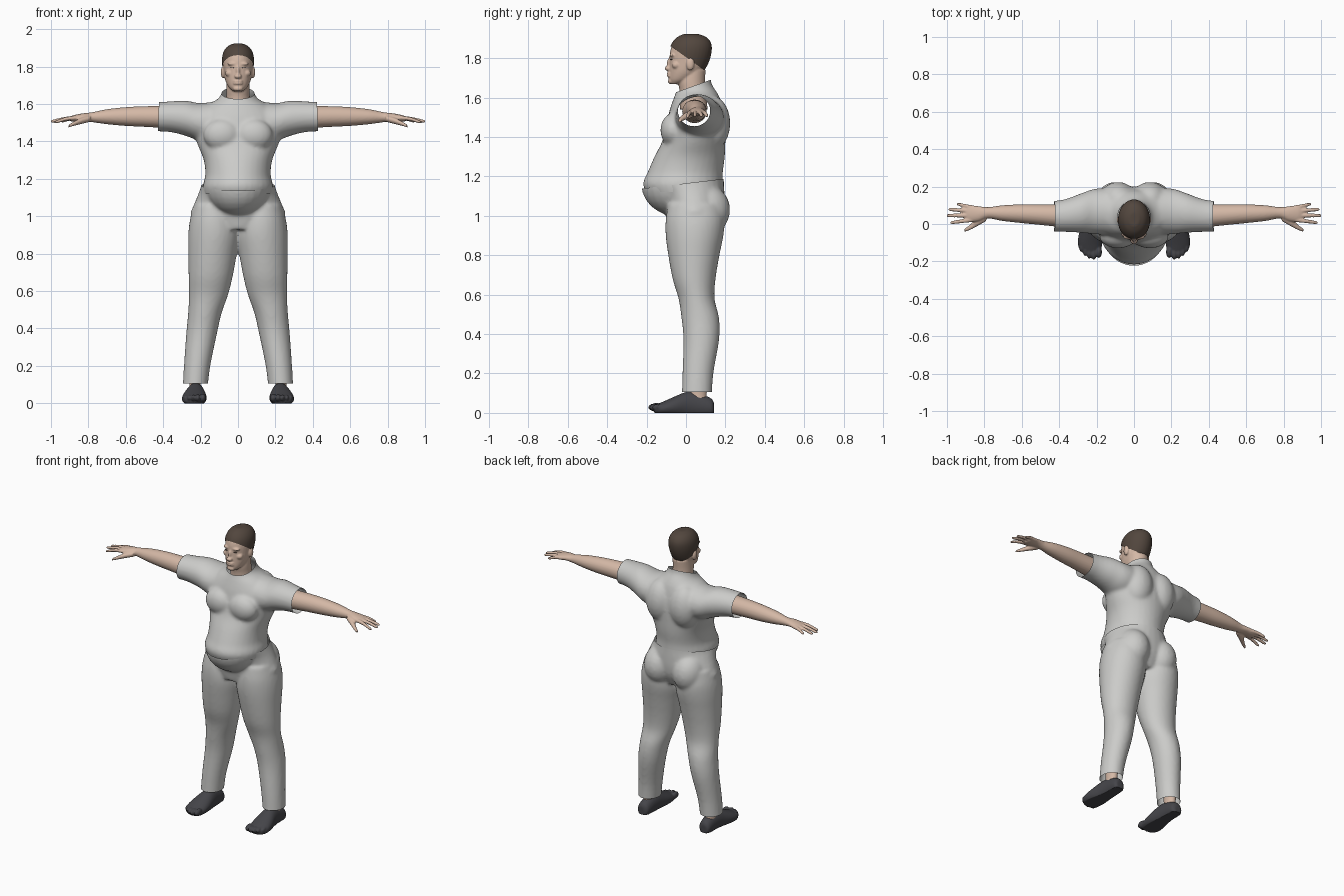
import bpy, bmesh, math
from mathutils import Vector, Matrix

if "Cube" in bpy.data.objects:
    bpy.data.objects.remove(bpy.data.objects["Cube"])

BOTH = (1, -1)


def material(name, rgb):
    m = bpy.data.materials.new(name)
    m.use_nodes = True
    m.diffuse_color = (*rgb, 1)
    m.node_tree.nodes["Principled BSDF"].inputs["Base Color"].default_value = (*rgb, 1)
    m.node_tree.nodes["Principled BSDF"].inputs["Roughness"].default_value = 0.8
    return m


cloth = material("light grey cloth", (0.6, 0.6, 0.585))
skin = material("skin", (0.66, 0.48, 0.38))
hair_brown = material("dark brown hair", (0.085, 0.062, 0.048))
shoe_grey = material("charcoal shoe", (0.06, 0.06, 0.068))


def spline(stations, steps=4):
    """Catmull-Rom interpolation of the station tuples."""
    out = []
    for i in range(len(stations) - 1):
        p0, p1 = stations[max(i - 1, 0)], stations[i]
        p2, p3 = stations[i + 1], stations[min(i + 2, len(stations) - 1)]
        for k in range(steps):
            t = k / steps
            out.append([0.5 * (2 * b + (c - a) * t + (2 * a - 5 * b + 4 * c - d) * t * t
                               + (3 * b - a - 3 * c + d) * t ** 3)
                        for a, b, c, d in zip(p0, p1, p2, p3)])
    return out + [list(stations[-1])]


def loft(bm, axis, stations, sides=(1,), n=32):
    """Oval rings along an axis; station = position, then low/high of the other two axes."""
    for s in sides:
        rings = []
        for t, a0, a1, b0, b1 in spline(stations):
            ring = []
            for k in range(n):
                u = math.tau * k / n
                a = (a0 + a1) / 2 + (a1 - a0) / 2 * math.cos(u)
                b = (b0 + b1) / 2 + (b1 - b0) / 2 * math.sin(u)
                x, y, z = {"x": (t, a, b), "y": (a, t, b), "z": (a, b, t)}[axis]
                ring.append(bm.verts.new((x * s, y, z)))
            rings.append(ring)
        for r, q in zip(rings, rings[1:]):
            for k in range(n):
                j = (k + 1) % n
                bm.faces.new((r[k], r[j], q[j], q[k]))
        bm.faces.new(rings[0])
        bm.faces.new(rings[-1])


def blob(bm, centre, radii, sides=(1,)):
    for s in sides:
        m = Matrix.Translation((centre[0] * s, *centre[1:])) @ Matrix.Diagonal((*radii, 1))
        bmesh.ops.create_uvsphere(bm, u_segments=24, v_segments=16, radius=1, matrix=m)


def fuse(name, bm, mat, voxel, smooth, cuts=()):
    """Merge overlapping forms into one skin, then trim open edges with planes."""
    bmesh.ops.recalc_face_normals(bm, faces=bm.faces)
    me = bpy.data.meshes.new(name)
    bm.to_mesh(me)
    bm.free()
    ob = bpy.data.objects.new(name, me)
    bpy.context.collection.objects.link(ob)
    if voxel:
        r = ob.modifiers.new("merge", "REMESH")
        r.mode, r.voxel_size = "VOXEL", voxel
        sm = ob.modifiers.new("soften", "SMOOTH")
        sm.factor, sm.iterations = 0.5, smooth
        dg = bpy.context.evaluated_depsgraph_get()
        new = bpy.data.meshes.new_from_object(ob.evaluated_get(dg))
        ob.modifiers.clear()
        ob.data = new
        new.name = name
    b = bmesh.new()
    b.from_mesh(ob.data)
    for point, normal in cuts:
        bmesh.ops.bisect_plane(b, geom=b.verts[:] + b.edges[:] + b.faces[:], dist=1e-5,
                               plane_co=point, plane_no=Vector(normal).normalized(),
                               clear_outer=True)
    for f in b.faces:
        f.smooth = True
    b.to_mesh(ob.data)
    b.free()
    ob.data.materials.clear()
    ob.data.materials.append(mat)
    return ob


def sym(rows):
    """Rows of height, half width, front, back."""
    return [(z, -w, w, f, k) for z, w, f, k in rows]


# Shirt: torso, chest, shoulder blades and short sleeves
bm = bmesh.new()
loft(bm, "z", sym([(1.09, .18, -.19, .18), (1.16, .188, -.218, .187), (1.22, .175, -.195, .187),
                   (1.30, .183, -.16, .197), (1.38, .215, -.12, .2), (1.46, .24, -.1, .2),
                   (1.53, .23, -.085, .19), (1.59, .17, -.065, .175), (1.63, .105, -.05, .155),
                   (1.67, .085, -.045, .13), (1.72, .085, -.045, .125)]))
loft(bm, "x", [(.08, -.06, .19, 1.38, 1.62), (.2, -.055, .19, 1.4, 1.605),
               (.28, -.047, .165, 1.43, 1.618), (.38, -.042, .13, 1.452, 1.613),
               (.52, -.042, .116, 1.452, 1.605)], BOTH)
blob(bm, (.085, -.065, 1.435), (.1, .065, .085), BOTH)
blob(bm, (.085, .13, 1.47), (.1, .095, .14), BOTH)
fuse("shirt", bm, cloth, .01, 8, [((0, 0, 1.645), (0, -.36, 1)), ((0, 0, 1.12), (0, 0, -1)),
                                  ((.487, 0, 0), (1, 0, .04)), ((-.487, 0, 0), (-1, 0, .04))])

# Trousers: hips, belly, buttocks and legs
bm = bmesh.new()
loft(bm, "z", sym([(.93, .15, -.085, .15), (1.0, .25, -.1, .185), (1.06, .236, -.11, .195),
                   (1.12, .212, -.14, .195), (1.18, .193, -.2, .192), (1.24, .188, -.2, .19)]))
loft(bm, "z", [(.06, .165, .297, -.022, .13), (.2, .148, .289, -.018, .139),
               (.37, .113, .277, -.013, .168), (.48, .088, .267, -.023, .168),
               (.58, .053, .262, -.038, .145), (.68, .028, .264, -.068, .15),
               (.8, .006, .266, -.09, .17), (.9, -.01, .266, -.103, .19),
               (.98, 0, .257, -.103, .195), (1.06, .02, .235, -.09, .18)], BOTH)
blob(bm, (0, -.035, 1.16), (.175, .192, .165))
blob(bm, (.105, .1, 1.03), (.105, .124, .13), BOTH)
fuse("trousers", bm, cloth, .01, 6, [((0, 0, 1.165), (0, -.12, 1)), ((0, 0, .105), (0, 0, -1))])

# Arms with hands, thumb and fingers
bm = bmesh.new()
loft(bm, "x", [(.36, -.02, .105, 1.47, 1.59), (.5, -.005, .105, 1.478, 1.588),
               (.6, .005, .105, 1.483, 1.583), (.7, .016, .1, 1.492, 1.572),
               (.78, .03, .09, 1.503, 1.556), (.83, .015, .095, 1.508, 1.55),
               (.88, .012, .1, 1.506, 1.54), (.9, .025, .09, 1.51, 1.532)], BOTH)
fingers = [(.98, .024, .008, 1.503), (1.0, .046, .045, 1.507),
           (.99, .068, .078, 1.508), (.945, .086, .105, 1.507)]
for tip, y0, y1, z in fingers:
    loft(bm, "x", [(.85, y0 - .012, y0 + .012, 1.513, 1.538),
                   ((.85 + tip) / 2, (y0 + y1) / 2 - .011, (y0 + y1) / 2 + .011, 1.511, 1.532),
                   (tip - .008, y1 - .009, y1 + .009, z - .007, z + .009),
                   (tip + .002, y1 - .004, y1 + .004, z - .003, z + .004)], BOTH, 12)
loft(bm, "x", [(.79, .015, .06, 1.505, 1.54), (.84, -.013, .03, 1.492, 1.526),
               (.88, -.034, -.006, 1.482, 1.505), (.905, -.042, -.024, 1.474, 1.49)], BOTH, 12)
fuse("arms_and_hands", bm, skin, .005, 3)

# Head, neck and facial features
skull = sym([(1.668, .025, -.078, -.03), (1.69, .05, -.087, .03), (1.73, .069, -.086, .08),
             (1.78, .077, -.084, .11), (1.83, .081, -.081, .124), (1.87, .075, -.068, .122),
             (1.9, .055, -.042, .1), (1.916, .025, -.01, .06)])
bm = bmesh.new()
loft(bm, "z", skull)
loft(bm, "z", sym([(1.54, .075, -.03, .11), (1.63, .064, -.032, .1),
                   (1.68, .062, -.04, .096), (1.74, .06, -.03, .1)]))
blob(bm, (0, -.09, 1.748), (.02, .018, .013))
blob(bm, (0, -.083, 1.772), (.01, .014, .032))
for z in (1.722, 1.71):
    blob(bm, (0, -.083, z), (.026, .014, .007))
blob(bm, (0, -.077, 1.682), (.026, .015, .014))
blob(bm, (.03, -.068, 1.815), (.028, .016, .009), BOTH)
blob(bm, (.045, -.05, 1.765), (.024, .022, .02), BOTH)
blob(bm, (.08, .022, 1.77), (.012, .02, .032), BOTH)
fuse("head_and_neck", bm, skin, .005, 3)

# Closed eyelash lines
bm = bmesh.new()
blob(bm, (.031, -.074, 1.794), (.013, .007, .0025), BOTH)
fuse("eyelashes", bm, hair_brown, 0, 0)

# Short hair cap following the skull
bm = bmesh.new()
loft(bm, "z", skull)
pivot = Vector((0, .02, 1.8))
for v in bm.verts:
    v.co = pivot + (v.co - pivot) * 1.06
fuse("hair", bm, hair_brown, .006, 3, [((0, -.08, 1.862), (0, -.71, -1))])

# Ankles
bm = bmesh.new()
loft(bm, "z", [(.05, .198, .262, .015, .105), (.1, .2, .26, .02, .105),
               (.16, .195, .265, .015, .11)], BOTH)
fuse("ankles", bm, skin, 0, 0)

# Shoes with moulded toes and a flat sole
bm = bmesh.new()
loft(bm, "y", [(.142, .21, .25, -.01, .05), (.125, .188, .266, -.02, .075),
               (.05, .18, .272, -.025, .105), (0, .175, .28, -.025, .106),
               (-.06, .168, .296, -.02, .082), (-.11, .17, .3, -.015, .06),
               (-.145, .18, .285, -.01, .045), (-.16, .2, .26, 0, .035)], BOTH)
for x, y, r in [(.188, -.15, .021), (.215, -.16, .018), (.239, -.154, .017),
                (.261, -.14, .016), (.281, -.118, .016)]:
    blob(bm, (x, y, .028), (r * .8, .032, r * 1.1), BOTH)
fuse("shoes", bm, shoe_grey, .005, 3)
for v in bpy.data.objects["shoes"].data.vertices:
    v.co.z = max(v.co.z, 0)
